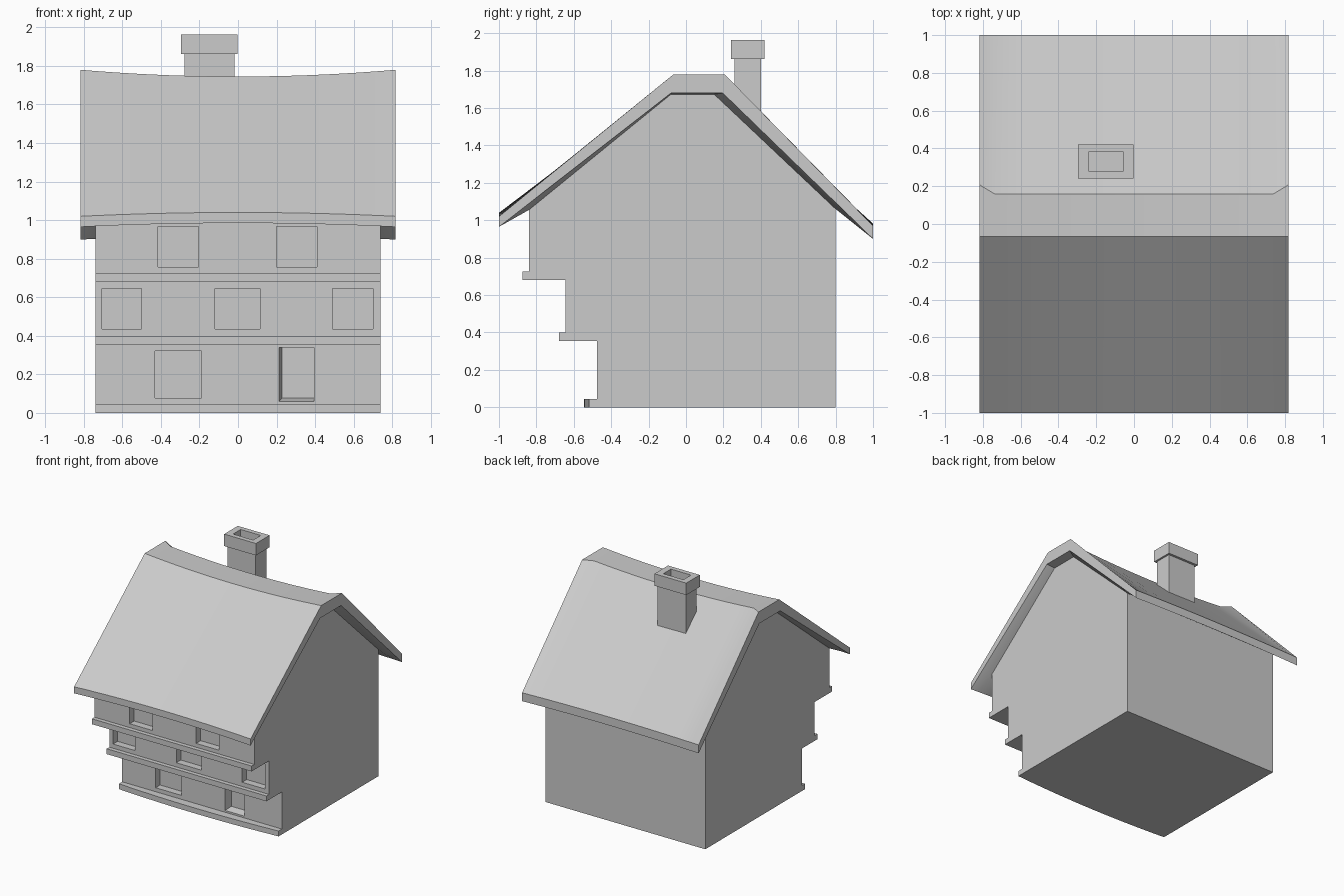
import bpy, bmesh

if "Cube" in bpy.data.objects:
    bpy.data.objects.remove(bpy.data.objects["Cube"])

def loft(name, sections):
    """Closed solid through matching rings of points, capped at both ends."""
    bm = bmesh.new()
    rings = [[bm.verts.new(p) for p in s] for s in sections]
    n = len(rings[0])
    for a, b in zip(rings, rings[1:]):
        for i in range(n):
            j = (i + 1) % n
            bm.faces.new((a[i], a[j], b[j], b[i]))
    bm.faces.new(rings[0])
    bm.faces.new(rings[-1])
    bmesh.ops.recalc_face_normals(bm, faces=bm.faces)
    me = bpy.data.meshes.new(name)
    bm.to_mesh(me)
    bm.free()
    ob = bpy.data.objects.new(name, me)
    bpy.context.collection.objects.link(ob)
    return ob

def box(name, x0, x1, y0, y1, z0, z1):
    ring = lambda z: [(x0, y0, z), (x1, y0, z), (x1, y1, z), (x0, y1, z)]
    return loft(name, [ring(z0), ring(z1)])

def cut(target, cutter):
    m = target.modifiers.new("cut", "BOOLEAN")
    m.operation, m.solver, m.object = "DIFFERENCE", "EXACT", cutter
    bpy.context.view_layer.objects.active = target
    bpy.ops.object.modifier_apply(modifier=m.name)
    bpy.data.objects.remove(cutter)

def smooth(ob):
    bpy.ops.object.select_all(action="DESELECT")
    ob.select_set(True)
    bpy.context.view_layer.objects.active = ob
    bpy.ops.object.shade_smooth_by_angle(angle=0.35)

# House body: stepped storeys with ledges, extruded sideways
profile = [(0.8, 0), (-0.475, 0), (-0.475, 0.355), (-0.68, 0.355), (-0.68, 0.4),
           (-0.645, 0.4), (-0.645, 0.68), (-0.875, 0.68), (-0.875, 0.725),
           (-0.84, 0.725), (-0.84, 1.07), (-0.075, 1.69), (0.17, 1.69), (0.8, 1.075)]
body = loft("house_body", [[(x, y, z) for y, z in profile] for x in (-0.739, 0.739)])

# Window recesses: left, right, bottom, top, wall y
windows = [(-0.415, -0.205, 0.757, 0.968, -0.84), (0.2, 0.41, 0.757, 0.968, -0.84),
           (-0.705, -0.5, 0.435, 0.645, -0.645), (-0.12, 0.115, 0.435, 0.645, -0.645),
           (0.49, 0.7, 0.435, 0.645, -0.645), (-0.43, -0.19, 0.078, 0.322, -0.475)]
for x0, x1, z0, z1, y in windows:
    cut(body, box("window_cutter", x0, x1, y - 0.02, y + 0.06, z0, z1))

# Door recess with splayed left jamb and sill
def door_ring(y, s):
    return [(0.213 + s, y, 0.06 + s), (0.395, y, 0.06 + s), (0.395, y, 0.338), (0.213 + s, y, 0.338)]
cut(body, loft("door_cutter", [door_ring(-0.495, -0.005), door_ring(-0.415, 0.016)]))

# Bowed plinth along the front
def plinth_ring(z):
    front = [(i / 6 * 0.739, -0.545 + 0.027 * (i / 6) ** 2, z) for i in range(-6, 7)]
    return front + [(0.739, -0.46, z), (-0.739, -0.46, z)]
loft("front_plinth", [plinth_ring(0), plinth_ring(0.045)])

# Roof: sagging ridge, raised mid eaves, flared gable ends
def roof_section(x):
    t = (x / 0.817) ** 2
    end = abs(x) > 0.78
    ridge, eave = 1.745 + 0.035 * t, 0.02 * (1 - t)
    back = 0.207 if end else 0.16
    drop = 0 if end else 0.035
    prof = [(-1, 1.02 + eave), (-0.067, ridge), (back, ridge), (1, 0.97 + eave * 0.6),
            (1, 0.9 + eave * 0.6), (0.8, 1.095 - drop), (back - 0.01, ridge - 0.1),
            (-0.08, ridge - 0.1), (-0.84, 1.09 - drop), (-1, 0.965 + eave)]
    return [(x, y, z) for y, z in prof]
xs = [-0.817] + [0.739 * i / 6 for i in range(-6, 7)] + [0.817]
smooth(loft("roof", [roof_section(x) for x in xs]))

# Chimney stack and hollow cap
box("chimney_stack", -0.278, -0.018, 0.258, 0.4, 1.35, 1.865)
cap = box("chimney_cap", -0.296, -0.002, 0.24, 0.42, 1.863, 1.963)
cut(cap, box("flue_cutter", -0.242, -0.056, 0.28, 0.38, 1.9, 2.1))
